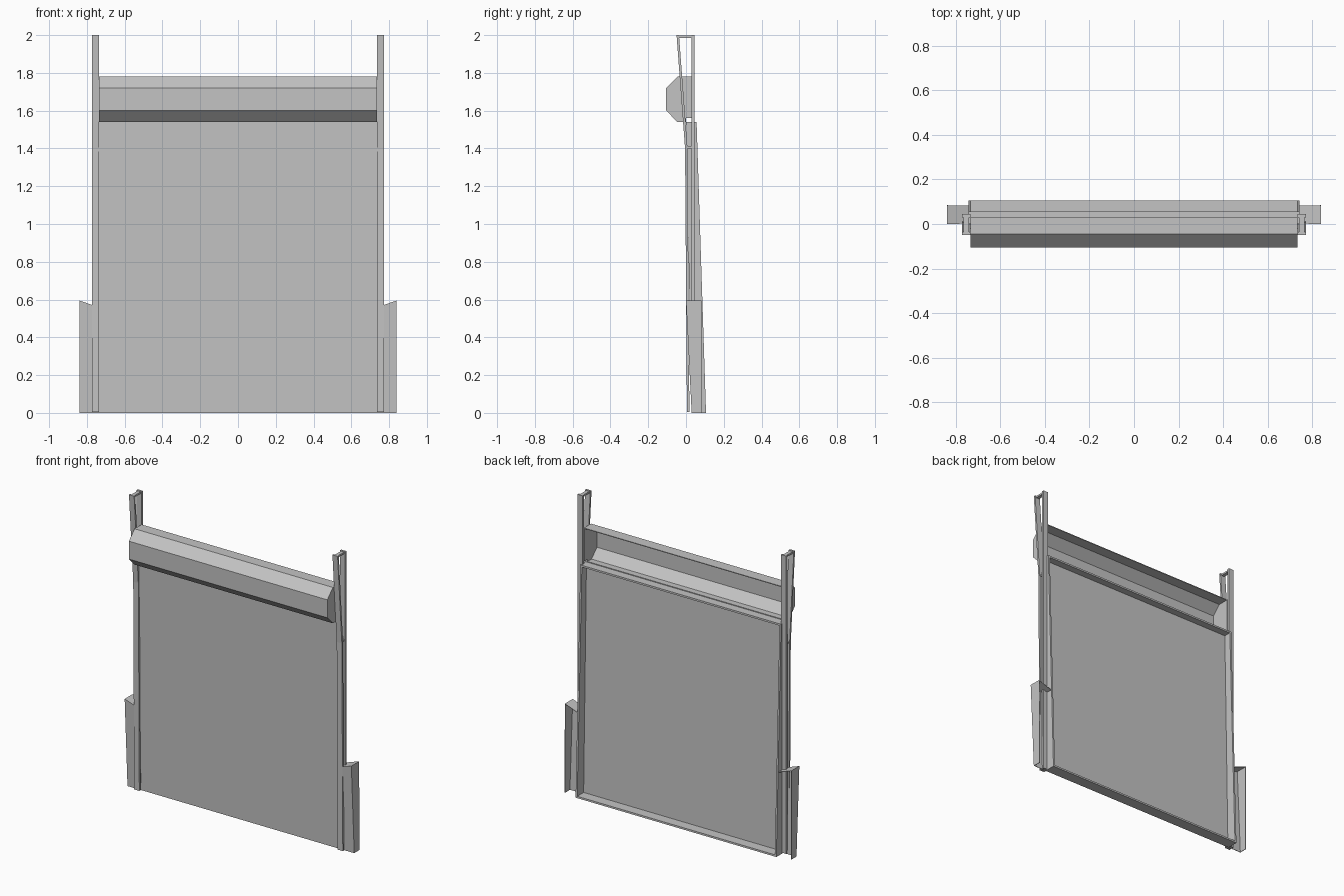
import bpy, bmesh
from mathutils import Vector

cube = bpy.data.objects.get("Cube")
if cube:
    bpy.data.objects.remove(cube)

grey = bpy.data.materials.new("plain_grey")
grey.use_nodes = True
COLOUR = (0.55, 0.55, 0.55, 1)
grey.diffuse_color = COLOUR
grey.node_tree.nodes["Principled BSDF"].inputs["Base Color"].default_value = COLOUR


def extrude_profile(name, outline, x0, x1):
    """Solid from a closed (y, z) outline, swept along x."""
    bm = bmesh.new()
    face = bm.faces.new([bm.verts.new((x0, y, z)) for y, z in outline])
    swept = bmesh.ops.extrude_face_region(bm, geom=[face])["geom"]
    moved = [v for v in swept if isinstance(v, bmesh.types.BMVert)]
    bmesh.ops.translate(bm, verts=moved, vec=Vector((x1 - x0, 0, 0)))
    return finish(name, bm)


def sheet(name, faces, thickness):
    """Thin plates from corner loops, given thickness."""
    bm = bmesh.new()
    for loop in faces:
        bm.faces.new([bm.verts.new(p) for p in loop])
    bmesh.ops.remove_doubles(bm, verts=bm.verts, dist=0.0001)
    obj = finish(name, bm)
    solid = obj.modifiers.new("thickness", "SOLIDIFY")
    solid.thickness = thickness
    solid.offset = -1
    return obj


def finish(name, bm):
    bmesh.ops.recalc_face_normals(bm, faces=bm.faces)
    mesh = bpy.data.meshes.new(name)
    bm.to_mesh(mesh)
    bm.free()
    mesh.materials.append(grey)
    obj = bpy.data.objects.new(name, mesh)
    bpy.context.collection.objects.link(obj)
    return obj


def strip(front, depth):
    """Closed outline of a strip following a front line."""
    return front + [(y + depth, z) for y, z in reversed(front)]


# Leaning panel: a shallow tray, front sheet with a deep rim, open at the back
TOP, HALF, RIM, SKIN = 1.54, 0.744, 0.012, 0.008


def front_y(z):
    return 0.03 - 0.03 * z / TOP


def back_y(z):
    return 0.106 - 0.05 * z / TOP


def rim(name, x0, x1, z0, z1):
    extrude_profile(name, [(front_y(z0), z0), (front_y(z1), z1),
                           (back_y(z1), z1), (back_y(z0), z0)], x0, x1)


extrude_profile("panel", strip([(front_y(0), 0), (front_y(TOP), TOP)], SKIN), -HALF, HALF)
rim("panel_rim_top", -HALF, HALF, TOP - RIM, TOP)
rim("panel_rim_bottom", -HALF, HALF, 0, RIM)

# Roller housing: faceted cover, open at the back
cover = [(0.03, 1.78), (-0.045, 1.78), (-0.105, 1.72),
         (-0.105, 1.6), (-0.045, 1.54), (0, 1.54)]
W = 0.735
sheet("housing_cover", [[(-W, *a), (W, *a), (W, *b), (-W, *b)]
                        for a, b in zip(cover, cover[1:])], 0.005)

front_line = [(-0.05, 2), (-0.005, 1.4), (0.005, 0.005)]
rear_line = [(0.03, 2), (0.03, 0.005)]

for side, s in (("right", -1), ("left", 1)):
    rim(side + "_panel_rim", s * (HALF - RIM), s * HALF, RIM, TOP - RIM)
    extrude_profile(side + "_housing_cap", cover + [(0, 1.56), (0.03, 1.56)],
                    s * (W - 0.005), s * W)

    # Side rail: bent front strip, straight rear strip and two ties
    extrude_profile(side + "_rail_front", strip(front_line, 0.013), s * W, s * 0.773)
    extrude_profile(side + "_rail_rear", strip(rear_line, 0.014), s * W, s * 0.773)
    for label, z, y0 in (("upper", 1.985, -0.04), ("middle", 1.4, 0)):
        extrude_profile(f"{side}_rail_{label}_tie",
                        [(y0, z), (0.035, z), (0.035, z + 0.012), (y0, z + 0.012)],
                        s * 0.742, s * 0.766)

    # Lower bracket: front plate, outer plate and sloping top, open at the back
    out, inn = s * 0.84, s * 0.74
    front_in, front_out = (inn, 0.002, 0.56), (out, 0, 0.595)
    back_in, back_out = (inn, 0.083, 0.56), (out, 0.083, 0.595)
    sheet(side + "_bracket", [
        [front_in, front_out, (out, 0.03, 0), (inn, 0.03, 0)],
        [front_out, back_out, (out, 0.085, 0), (out, 0.03, 0)],
        [front_in, front_out, back_out, back_in]], 0.004)
